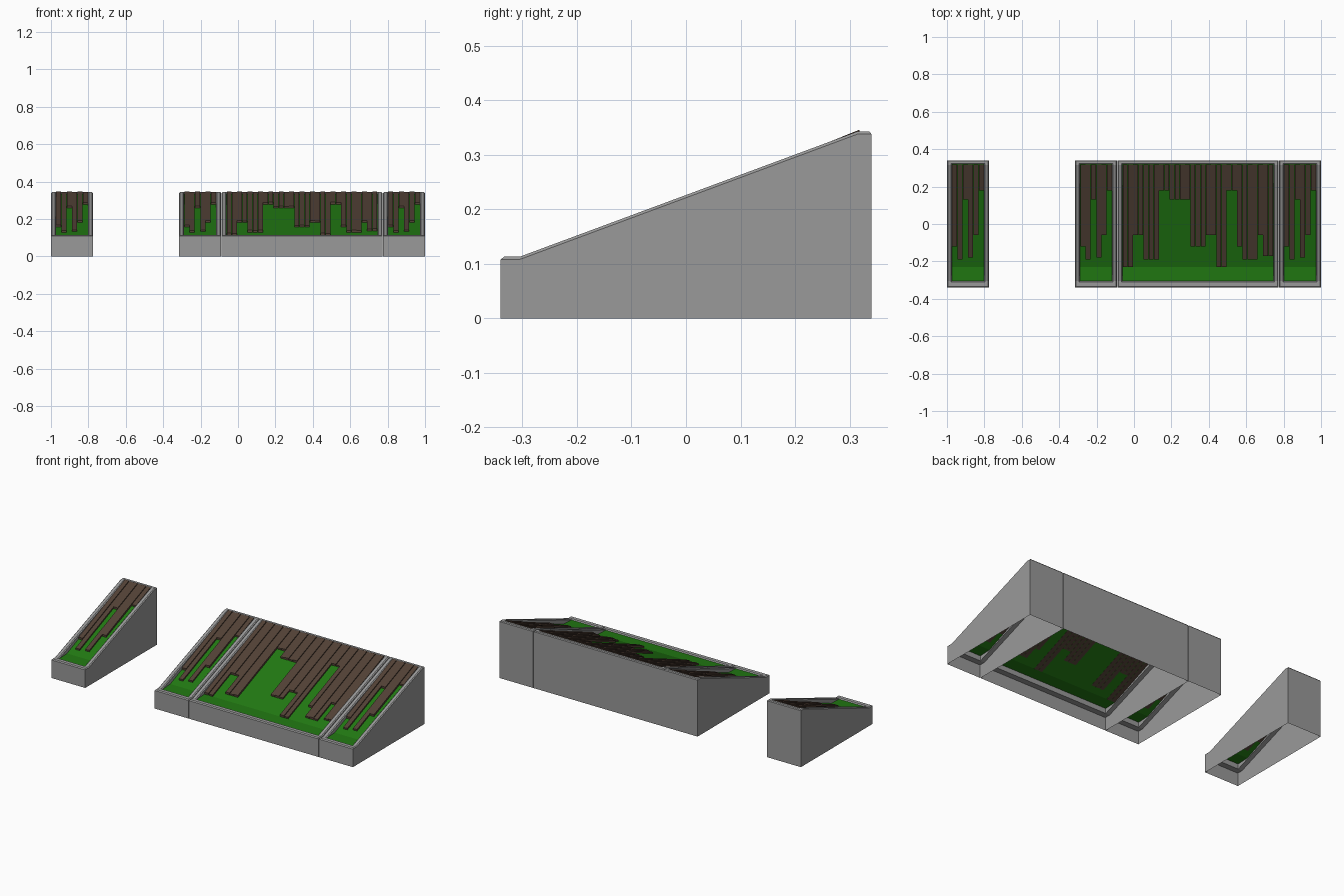
import bpy
import bmesh

cube = bpy.data.objects.get("Cube")
if cube:
    bpy.data.objects.remove(cube, do_unlink=True)


def material(name, rgb):
    m = bpy.data.materials.new(name)
    m.use_nodes = True
    m.diffuse_color = (*rgb, 1)
    m.node_tree.nodes["Principled BSDF"].inputs["Base Color"].default_value = (*rgb, 1)
    return m


GREY = material("concrete grey", (0.32, 0.32, 0.32))
GREEN = material("grass green", (0.015, 0.19, 0.006))
BROWN = material("bark brown", (0.085, 0.053, 0.037))

FRONT, BACK = -0.34, 0.34        # outer depth
LOW, HIGH = -0.305, 0.315        # where the slope starts and ends
RIM = 0.027                      # rim width


def surface(y):
    """Height of the wall top at depth y."""
    t = min(max((y - LOW) / (HIGH - LOW), 0), 1)
    return 0.108 + 0.23 * t


def slope(y):
    """Height of the planted slope at depth y."""
    return 0.112 + 0.405 * (y + 0.23)


def finish(bm, name, mat):
    bmesh.ops.recalc_face_normals(bm, faces=bm.faces)
    mesh = bpy.data.meshes.new(name)
    bm.to_mesh(mesh)
    bm.free()
    mesh.materials.append(mat)
    ob = bpy.data.objects.new(name, mesh)
    bpy.context.collection.objects.link(ob)
    return ob


def ring(bm, x0, x1, inset, dz, ground=False):
    """Loop around a bin that follows the wall top, inset from the edge."""
    ys = [FRONT + inset * 1.3, LOW, HIGH, BACK - inset * 0.75]
    pts = [(x1 - inset, y) for y in ys] + [(x0 + inset, y) for y in reversed(ys)]
    return [bm.verts.new((x, y, 0 if ground else surface(y) + dz)) for x, y in pts]


def loft(bm, rings, closed=False):
    pairs = list(zip(rings, rings[1:]))
    if closed:
        pairs.append((rings[-1], rings[0]))
    for a, b in pairs:
        n = len(a)
        for i in range(n):
            j = (i + 1) % n
            bm.faces.new((a[i], a[j], b[j], b[i]))


def build_walls(name, x0, x1):
    # open-bottomed thin walls
    bm = bmesh.new()
    loft(bm, [ring(bm, x0, x1, 0, 0, True), ring(bm, x0, x1, 0, 0)])
    finish(bm, name + "_walls", GREY)


def build_rim(name, x0, x1):
    # chamfered coping around the top
    bm = bmesh.new()
    section = [(0, 0), (0.005, 0.005), (RIM - 0.005, 0.005), (RIM, 0), (RIM, -0.03), (0, -0.03)]
    loft(bm, [ring(bm, x0, x1, d, dz) for d, dz in section], closed=True)
    finish(bm, name + "_rim", GREY)


def build_ground(name, x0, x1):
    # level strip in front, slope behind
    bm = bmesh.new()
    rows = [(-0.306, 0.108), (-0.23, slope(-0.23)), (0.321, slope(0.321))]
    edges = [[bm.verts.new((x, y, z)) for x in (x0, x1)] for y, z in rows]
    for a, b in zip(edges, edges[1:]):
        bm.faces.new((a[0], a[1], b[1], b[0]))
    finish(bm, name + "_ground", GREEN)


def build_planks(name, x0, x1, ends):
    # strips lying on the slope, each with its own lower end
    bm = bmesh.new()
    step = (x1 - x0) / len(ends)
    for i, end in enumerate(ends):
        left, right = x0 + i * step + 0.001, x0 + (i + 1) * step - 0.001
        thick = (0.012, 0.009)[i % 2]
        cube = bmesh.ops.create_cube(bm, size=1)
        for v in cube["verts"]:
            y = end if v.co.y < 0 else 0.318
            x = left if v.co.x < 0 else right
            z = slope(y) + (thick if v.co.z > 0 else -0.001)
            v.co = (x, y, z)
    finish(bm, name + "_planks", BROWN)


# lower plank ends as (end, how many planks)
SMALL = [(-0.12, 1), (-0.19, 1), (0.13, 1), (-0.18, 1), (-0.06, 1), (0.18, 1)]
LARGE = [(-0.23, 2), (-0.06, 2), (-0.19, 3), (0.18, 2), (0.13, 4), (-0.12, 3), (-0.06, 2),
         (-0.23, 2), (0.18, 2), (-0.12, 1), (-0.19, 3), (-0.06, 1), (-0.17, 2)]

BINS = [
    ("detached_planter", -1.0, -0.775, SMALL),
    ("right_planter", -0.315, -0.09, SMALL),
    ("middle_planter", -0.088, 0.772, LARGE),
    ("left_planter", 0.775, 1.0, SMALL),
]

for name, x0, x1, runs in BINS:
    ends = [end for end, count in runs for _ in range(count)]
    build_walls(name, x0, x1)
    build_rim(name, x0, x1)
    build_ground(name, x0 + RIM, x1 - RIM)
    build_planks(name, x0 + RIM, x1 - RIM, ends)
